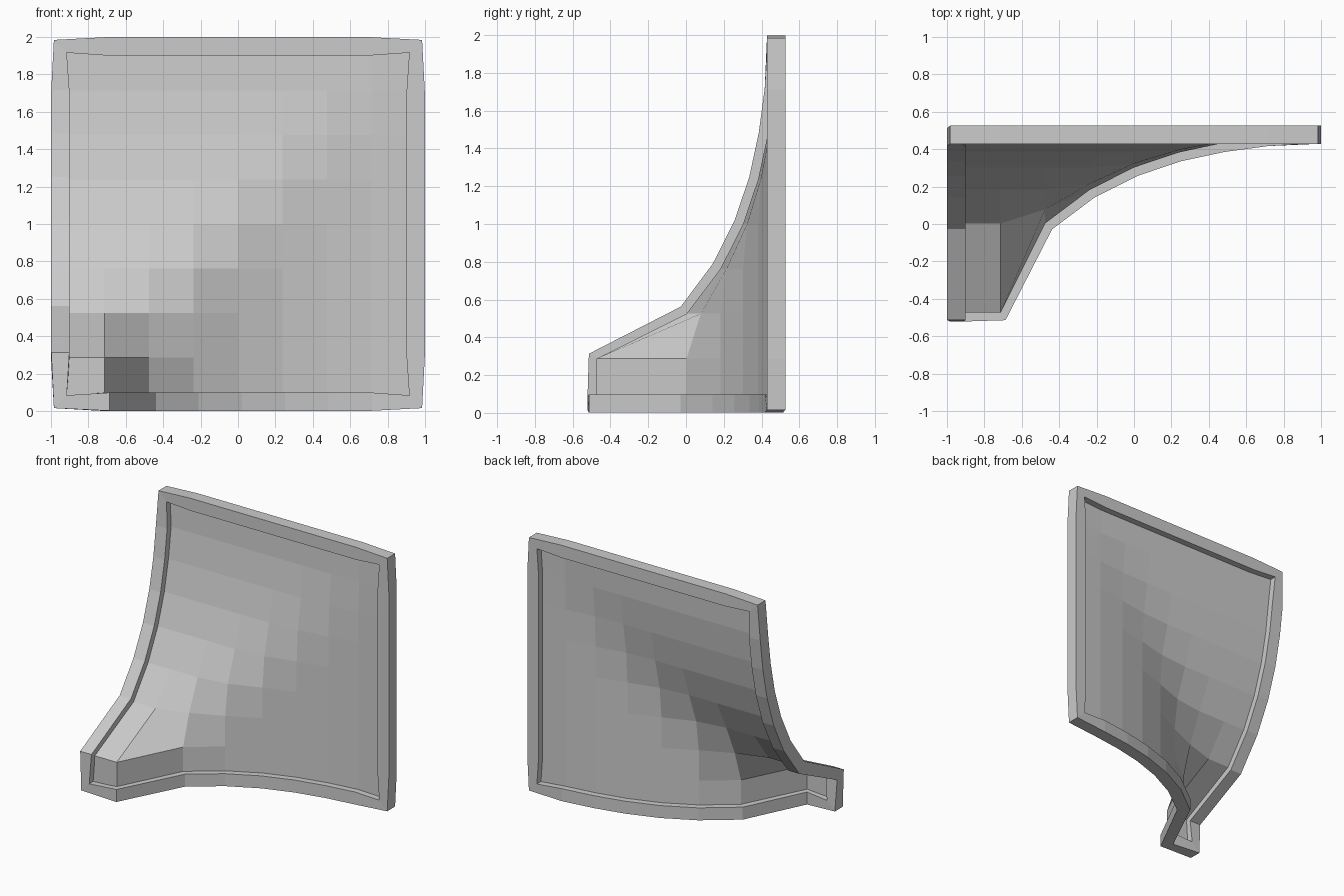
import bpy, bmesh
from mathutils import Vector

if "Cube" in bpy.data.objects:
    bpy.data.objects.remove(bpy.data.objects["Cube"])

N, HALF = 8, 0.95                   # cells per side, half size
PITCH = 2 * HALF / N
R = 0.0485                          # half thickness of the rim
# Depth of the panel by square step away from the pulled-out corner cell
PROFILE = [-0.473, 0.003, 0.182, 0.302, 0.382, 0.433, 0.465, 0.477, 0.477]


def point(i, j):
    """Panel point: square steps, with the diagonal slightly rounded back."""
    a, b = max(i - 1, 0), max(j - 1, 0)
    d = max(a, b)
    y = PROFILE[d]
    if a == b and d > 0:
        y += (PROFILE[d + 1] - y) * (0.42 if d == 1 else 0.27)
    return Vector((-HALF + i * PITCH, y, 0.05 + j * PITCH))


def add_object(name, bm):
    mesh = bpy.data.meshes.new(name)
    bm.to_mesh(mesh)
    bm.free()
    obj = bpy.data.objects.new(name, mesh)
    bpy.context.collection.objects.link(obj)
    return obj


# Curved sheet
bm = bmesh.new()
grid = [[bm.verts.new(point(i, j)) for i in range(N + 1)] for j in range(N + 1)]
for j in range(N):
    for i in range(N):
        bm.faces.new((grid[j][i], grid[j][i + 1], grid[j + 1][i + 1], grid[j + 1][i]))
add_object("curved_panel", bm)

# Square-section rim swept round the sheet's border
border = ([(i, 0) for i in range(N)] + [(N, j) for j in range(N)] +
          [(i, N) for i in range(N, 0, -1)] + [(0, j) for j in range(N, 0, -1)])
bm = bmesh.new()
rings = []
for k, (i, j) in enumerate(border):
    p = point(i, j)
    before = (p - point(*border[k - 1])).normalized()
    after = (point(*border[(k + 1) % len(border)]) - p).normalized()
    out = Vector(((i == N) - (i == 0), 0, (j == N) - (j == 0)))
    if out.length > 1:
        normal = Vector((0, -1, 0))
    else:
        normal = (before + after).cross(out).normalized()
        if normal.y > 0:
            normal.negate()
    out.normalize()
    rings.append([bm.verts.new(p + R * (a * out + b * normal))
                  for a, b in ((1, 1), (1, -1), (-1, -1), (-1, 1))])
for k, ring in enumerate(rings):
    nxt = rings[(k + 1) % len(rings)]
    for a in range(4):
        b = (a + 1) % 4
        bm.faces.new((ring[a], ring[b], nxt[b], nxt[a]))
bmesh.ops.recalc_face_normals(bm, faces=bm.faces)
add_object("border_rim", bm)
